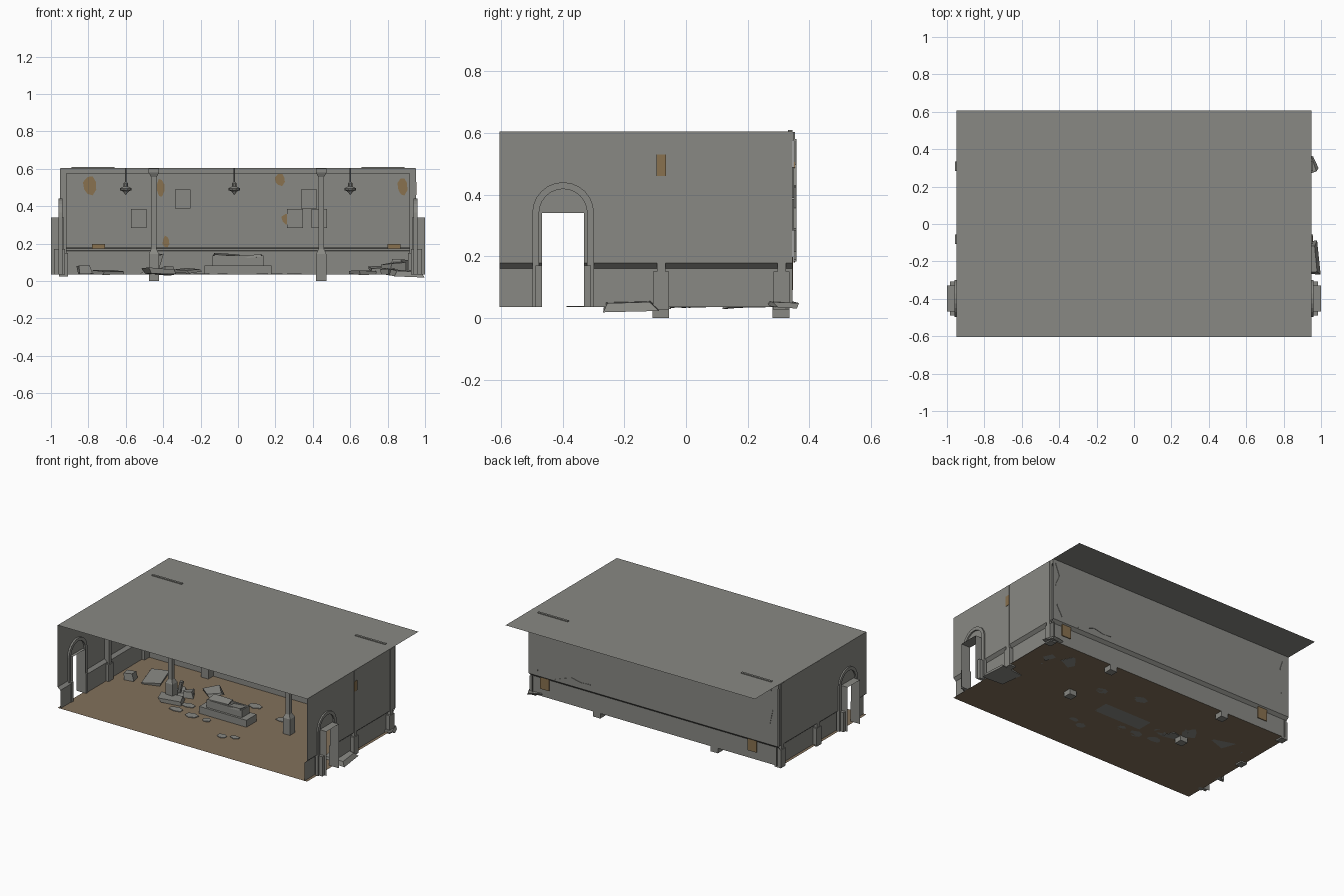
import bpy, bmesh, math, random
from mathutils import Matrix, Vector

if "Cube" in bpy.data.objects:
    bpy.data.objects.remove(bpy.data.objects["Cube"])
random.seed(4)

def mat(name, c):
    m = bpy.data.materials.new(name)
    m.diffuse_color = (*c, 1)
    m.use_nodes = True
    m.node_tree.nodes["Principled BSDF"].inputs["Base Color"].default_value = m.diffuse_color
    return m
STONE = mat("grey stone", (0.25, 0.25, 0.23))
DIRT = mat("brown floor", (0.225, 0.165, 0.105))
STAIN = mat("exposed brick", (0.25, 0.165, 0.078))

def make(name, verts, faces, m=STONE):
    me = bpy.data.meshes.new(name)
    me.from_pydata(verts, [], faces)
    bm = bmesh.new(); bm.from_mesh(me)
    bmesh.ops.recalc_face_normals(bm, faces=bm.faces)
    bm.to_mesh(me); bm.free()
    me.materials.append(m)
    o = bpy.data.objects.new(name, me)
    bpy.context.collection.objects.link(o)
    return o

def quads(name, qs, m=STONE):
    v = [p for q in qs for p in q]
    return make(name, v, [tuple(range(4*i, 4*i+4)) for i in range(len(qs))], m)

def prism(name, poly, lo, hi, axis, m=STONE):
    # extrude a 2D outline along one axis (remaining axes in x, y, z order)
    def p(a, b, t):
        c = [a, b]; c.insert(axis, t); return tuple(c)
    n = len(poly)
    v = [p(a, b, lo) for a, b in poly] + [p(a, b, hi) for a, b in poly]
    f = [tuple(range(n)), tuple(range(n, 2*n))]
    f += [(i, (i+1) % n, n+(i+1) % n, n+i) for i in range(n)]
    return make(name, v, f, m)

def box(name, x0, x1, y0, y1, z0, z1, m=STONE):
    return prism(name, [(x0, y0), (x1, y0), (x1, y1), (x0, y1)], z0, z1, 2, m)

def chunk(name, c, size, rot=(0, 0, 0), jit=0.12):
    # rough stone block, corners knocked about
    o = box(name, -.5, .5, -.5, .5, -.5, .5)
    for v in o.data.vertices:
        v.co = Vector([(a + random.uniform(-jit, jit)) * s for a, s in zip(v.co, size)])
    o.location = c; o.rotation_euler = rot
    return o

def blob(cx, cy, w, h, n=8):
    return [(cx + w/2*math.cos(t)*random.uniform(.9, 1.2), cy + h/2*math.sin(t)*random.uniform(.9, 1.2))
            for t in [2*math.pi*(i+.5)/n for i in range(n)]]

FZ, TOP, BACK = 0.035, 0.604, 0.355
D0, D1, DZ = -0.467, -0.33, 0.34

# Floor and ceiling sheets
quads("floor", [[(-.95, -.605, FZ), (.95, -.605, FZ), (.95, .335, FZ), (-.95, .335, FZ)]], DIRT)
quads("ceiling", [[(-.95, -.605, TOP), (.95, -.605, TOP), (.95, .607, TOP), (-.95, .607, TOP)]])
# Back wall: lower dado, sloped ledge, upper wall
prof = [(.335, FZ), (.335, .16), (BACK, .178), (BACK, TOP)]
quads("back_wall", [[(-.95, a, b), (.95, a, b), (.95, c, d), (-.95, c, d)]
                    for (a, b), (c, d) in zip(prof, prof[1:])])
box("back_cornice", -.93, .93, .33, BACK-.001, .575, TOP-.001)
box("dado_rail", -.93, .93, .325, .337, .162, .174)
box("cross_beam", -.94, .94, -.095, -.065, .575, TOP-.001)

for s, side in ((-1, "left"), (1, "right")):
    # Side wall with doorway
    qs = []
    pr = [(.93, FZ), (.93, .16), (.95, .178), (.95, TOP)]
    for (a, b), (c, d) in zip(pr, pr[1:]):
        for y0, y1 in ((-.605, D0), (D1, .345)):
            qs.append([(s*a, y0, b), (s*a, y1, b), (s*c, y1, d), (s*c, y0, d)])
    qs.append([(s*.95, D0, DZ), (s*.95, D1, DZ), (s*.95, D1, TOP), (s*.95, D0, TOP)])
    # Door reveal
    for y in (D0, D1):
        qs.append([(s*.93, y, FZ), (s*1, y, FZ), (s*1, y, DZ), (s*.93, y, DZ)])
    qs.append([(s*.93, D0, DZ), (s*1, D0, DZ), (s*1, D1, DZ), (s*.93, D1, DZ)])
    quads(side + "_wall", qs)
    # Arched door surround
    mid = (D0 + D1) / 2
    def arc(r):
        return ([(mid-r, FZ)] + [(mid - r*math.cos(math.pi*i/12), .34 + r*math.sin(math.pi*i/12))
                                 for i in range(13)] + [(mid+r, FZ)])
    o, i = arc(.1), arc(.078)
    lo, hi = sorted((s*.938, s*.96))
    prism(side + "_door_arch", o + i[::-1], lo, hi, 0)
    for y0, y1 in ((mid-.09, D0), (D1, mid+.09)):
        lo, hi = sorted((s*.925, s*.985))
        box(side + "_door_jamb", lo, hi, y0, y1, FZ, .17)
    lo, hi = sorted((s*.92, s*.949))
    box(side + "_cornice", lo, hi, -.1, .35, .575, TOP-.001)
    # Wall pilasters
    for y in (-.08, .31):
        lo, hi = sorted((s*.91, s*.957))
        box(side + "_pilaster_base", lo, hi, y-.027, y+.025, .025, .15)
        lo, hi = sorted((s*.916, s*.953))
        box(side + "_pilaster", lo, hi, y-.014, y+.014, .15, TOP-.002)
    # Small slabs lying at the roof corners
    lo, hi = sorted((s*.66, s*.89))
    box(side + "_roof_chip", lo, hi, .33, .345, TOP, .61)

# Free columns: wide base, sloped shoulder, thin shaft, flared head
for x in (-.45, .445):
    for y in (-.082, .308):
        secs = [(.027, 0), (.027, .145), (.015, .17), (.015, .555), (.028, .58), (.028, TOP-.002)]
        v = [(x+r*a, y+r*b, z) for r, z in secs for a, b in ((-1, -1), (1, -1), (1, 1), (-1, 1))]
        f = [(0, 1, 2, 3), (20, 21, 22, 23)]
        f += [(4*k+j, 4*k+(j+1) % 4, 4*k+4+(j+1) % 4, 4*k+4+j) for k in range(5) for j in range(4)]
        make("column", v, f)

# Stone tomb on plinth with open trough and broken lid
box("tomb_plinth", -.18, .18, -.165, -.055, FZ, .083)
for d in ((-.135, .135, -.15, -.138), (-.135, .135, -.082, -.07), (-.135, -.12, -.138, -.082), (.12, .135, -.138, -.082)):
    box("tomb_side", *d, .083, .135)
box("tomb_bottom", -.125, .125, -.14, -.08, .083, .1)
chunk("tomb_lid_left", (-.06, -.105, .135), (.13, .07, .014), (.12, .06, .12), .06)
chunk("tomb_lid_right", (.075, -.115, .128), (.1, .07, .014), (-.1, -.1, -.1), .06)

# Hanging lamps, turned profile
for x in (-.6, -.02, .6):
    pr = [(.003, TOP), (.003, .53), (.012, .522), (.012, .505), (.032, .495), (.03, .485), (.014, .478), (.001, .46)]
    n = 10
    v = [(x+r*math.cos(2*math.pi*j/n), -.3+r*math.sin(2*math.pi*j/n), z) for r, z in pr for j in range(n)]
    f = [(k*n+j, k*n+(j+1) % n, (k+1)*n+(j+1) % n, (k+1)*n+j) for k in range(len(pr)-1) for j in range(n)]
    make("hanging_lamp", v, f)

# Exposed brick stains on the walls
for x, z, w, h in ((-.79, .51, .07, .1), (-.415, .5, .04, .09), (.225, .54, .055, .06), (.265, .33, .06, .065),
                   (.88, .505, .05, .09), (-.385, .21, .035, .06)):
    prism("wall_stain", [(a, b) for a, b in blob(x, z, w, h)], BACK-.006, BACK-.002, 1, STAIN)
for x in (-.745, .835):
    box("low_stain", x-.035, x+.035, .342, .347, .09, .197, STAIN)
box("corner_stain", .952, .955, -.095, -.065, .46, .53, STAIN)

# Raised wall blocks
for x, z in ((-.53, .335), (-.295, .44), (.305, .335), (.38, .44), (.435, .335)):
    box("wall_block", x-.042, x+.042, BACK-.012, BACK-.002, z-.052, z+.05)

# Cracks running through the back wall
for pts in ([(.93, .58), (.9, .5), (.93, .43), (.9, .36), (.92, .29), (.88, .22)],
            [(.75, .19), (.68, .215), (.62, .235), (.55, .22), (.48, .225)],
            [(-.9, .56), (-.88, .5), (-.91, .42), (-.89, .33)]):
    prism("wall_crack", pts + [(x, z-.007) for x, z in pts[::-1]], BACK-.006, BACK+.003, 1)

# Rubble: blocks, slabs, floor tiles
for c, sz, r in (((-.82, 0, .057), (.06, .06, .045), .2), ((-.38, 0, .055), (.06, .06, .04), .5),
                 ((-.69, .09, .045), (.13, .2, .018), .25), ((-.27, .12, .055), (.1, .1, .015), .8),
                 ((-.42, -.12, .05), (.15, .09, .03), .3), ((-.45, .0, .045), (.1, .08, .02), .9),
                 ((.9, -.19, .04), (.15, .17, .03), .1), ((.92, .31, .045), (.1, .08, .015), .3),
                 ((.83, .2, .065), (.1, .1, .06), .6), ((.75, .24, .055), (.1, .08, .035), .2),
                 ((.87, .27, .09), (.08, .06, .05), .9), ((.67, .2, .045), (.1, .09, .02), .4),
                 ((.8, .1, .05), (.06, .05, .03), 1.1)):
    chunk("rubble", c, sz, (random.uniform(-.1, .1), random.uniform(-.1, .1), r))
chunk("fallen_shaft", (-.425, -.02, .09), (.02, .02, .11), (.2, .3, .1), .1)
for x, y, w, h in ((-.2, -.22, .09, .06), (-.085, -.22, .06, .05), (.13, -.36, .06, .05), (.21, -.33, .07, .04),
                   (-.33, -.2, .1, .06), (.05, .12, .1, .06), (-.3, -.11, .1, .06), (.3, .05, .08, .06)):
    prism("floor_tile", blob(x, y, w, h, 6), FZ, FZ+.004, 2)
